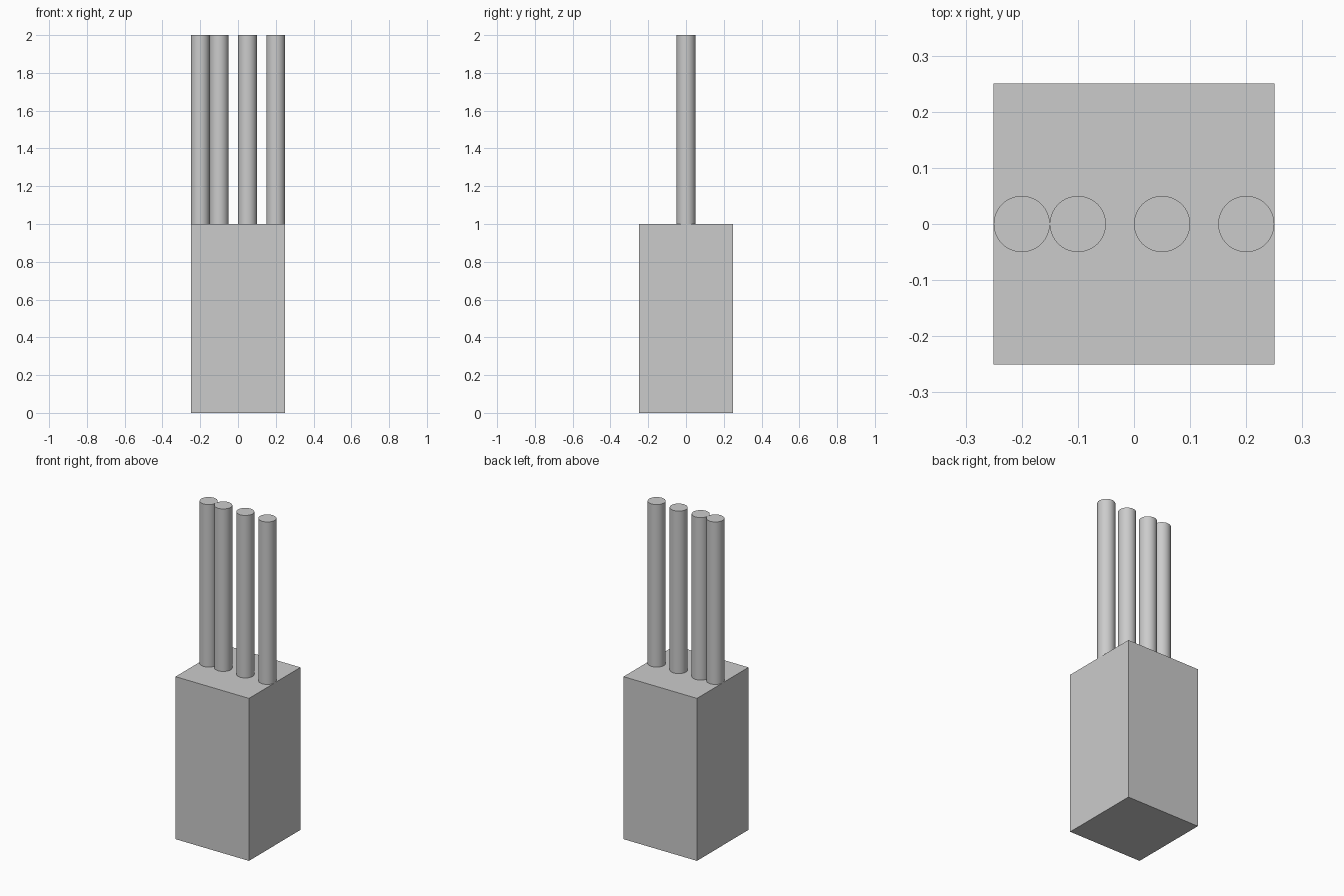
import bpy
import math

default = bpy.data.objects.get("Cube")
if default:
    bpy.data.objects.remove(default, do_unlink=True)

# One plain grey for everything
grey = bpy.data.materials.new("plain_grey")
grey.use_nodes = True
colour = (0.6, 0.6, 0.6, 1.0)
grey.diffuse_color = colour
grey.node_tree.nodes["Principled BSDF"].inputs["Base Color"].default_value = colour


def finish(name):
    obj = bpy.context.object
    obj.name = name
    obj.data.materials.append(grey)
    return obj


# Tall square block
WIDTH, HEIGHT = 0.5, 1.0
bpy.ops.mesh.primitive_cube_add(size=1, location=(0, 0, HEIGHT / 2))
block = finish("block")
block.scale = (WIDTH, WIDTH, HEIGHT)
bpy.ops.object.transform_apply(location=False, rotation=False, scale=True)

# Row of upright rods standing on the block
RADIUS, LENGTH = 0.05, 1.0
for number, x in enumerate((-0.2, -0.1, 0.05, 0.2), start=1):
    bpy.ops.mesh.primitive_cylinder_add(
        vertices=64, radius=RADIUS, depth=LENGTH,
        location=(x, 0, HEIGHT + LENGTH / 2))
    finish(f"rod_{number}")
    bpy.ops.object.shade_smooth_by_angle(angle=math.radians(30))
